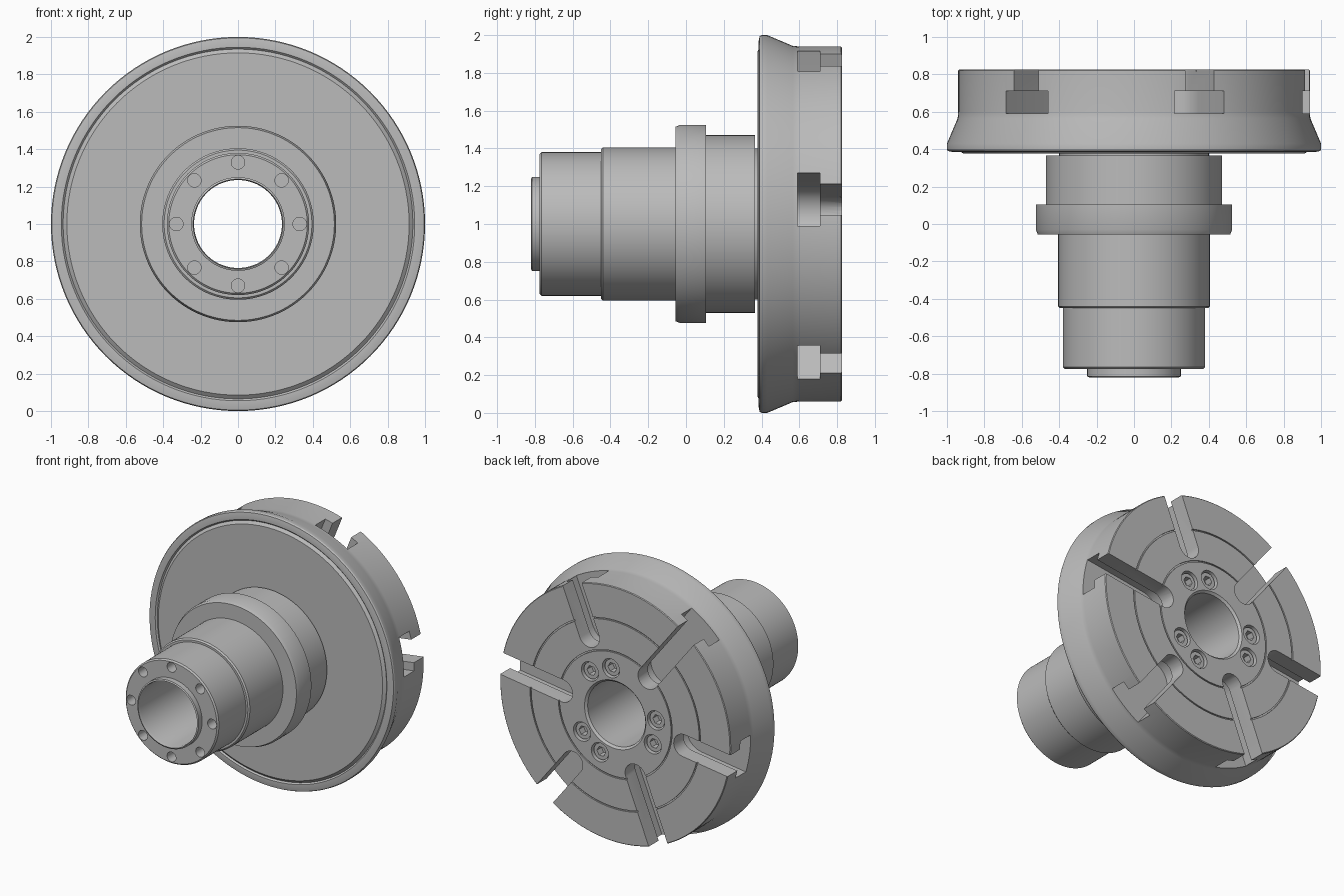
import bpy, bmesh
from math import sin, cos, pi, radians
from mathutils import Matrix, Vector

cube = bpy.data.objects.get("Cube")
if cube:
    bpy.data.objects.remove(cube)

steel = bpy.data.materials.new("steel grey")
steel.use_nodes = True
GREY = (0.5, 0.5, 0.5, 1)
steel.diffuse_color = GREY
steel.node_tree.nodes["Principled BSDF"].inputs["Base Color"].default_value = GREY

CENTRE = Vector((0, 0, 1))
BORE = 0.235


def polar(radius, angle, y):
    return CENTRE + Vector((radius * cos(angle), y, radius * sin(angle)))


def finish(bm, name):
    bmesh.ops.recalc_face_normals(bm, faces=bm.faces)
    mesh = bpy.data.meshes.new(name)
    bm.to_mesh(mesh)
    bm.free()
    mesh.materials.append(steel)
    obj = bpy.data.objects.new(name, mesh)
    bpy.context.collection.objects.link(obj)
    return obj


def activate(obj):
    bpy.ops.object.select_all(action='DESELECT')
    obj.select_set(True)
    bpy.context.view_layer.objects.active = obj


def smooth(obj):
    activate(obj)
    bpy.ops.object.shade_smooth_by_angle(angle=radians(25))


def lathe(name, profile, segments=128):
    """Turn a closed (radius, y) outline about the horizontal axis."""
    bm = bmesh.new()
    rings = [[bm.verts.new(polar(r, 2 * pi * i / segments, y)) for i in range(segments)]
             for r, y in profile]
    for a, b in zip(rings, rings[1:] + rings[:1]):
        for i in range(segments):
            j = (i + 1) % segments
            bm.faces.new((a[i], a[j], b[j], b[i]))
    return finish(bm, name)


def prism(bm, outline, y0, y1):
    """Extrude a list of (x, z) points along y."""
    a = [bm.verts.new((x, y0, z)) for x, z in outline]
    b = [bm.verts.new((x, y1, z)) for x, z in outline]
    bm.faces.new(a)
    bm.faces.new(b[::-1])
    for i in range(len(a)):
        j = (i + 1) % len(a)
        bm.faces.new((a[i], b[i], b[j], a[j]))


def disc(centre, radius, sides):
    return [(centre.x + radius * cos(2 * pi * i / sides),
             centre.z + radius * sin(2 * pi * i / sides)) for i in range(sides)]


def slot_outline(angle, start, width):
    """Round-ended radial slot running out past the rim."""
    h = width / 2
    pts = [(1.2, -h), (1.2, h)]
    pts += [(start - h * sin(pi * k / 12), h * cos(pi * k / 12)) for k in range(13)]
    return [(u * cos(angle) - v * sin(angle), 1 + u * sin(angle) + v * cos(angle))
            for u, v in pts]


def cut(obj, bm):
    cutter = finish(bm, "cutter")
    cutter.hide_render = True
    mod = obj.modifiers.new("cut", 'BOOLEAN')
    mod.operation, mod.solver, mod.object = 'DIFFERENCE', 'EXACT', cutter
    activate(obj)
    bpy.ops.object.modifier_apply(modifier=mod.name)
    bpy.data.objects.remove(cutter)


# Stepped spindle with a collar
spindle = lathe("spindle", [
    (BORE, -0.80), (0.24, -0.82), (0.25, -0.815), (0.25, -0.775),
    (0.37, -0.775), (0.38, -0.765), (0.38, -0.45), (0.395, -0.45), (0.405, -0.44),
    (0.405, -0.055), (0.515, -0.055), (0.525, -0.03), (0.525, 0.105),
    (0.47, 0.105), (0.47, 0.365), (BORE, 0.365)])

# Ring of drilled holes in the spindle nose
bm = bmesh.new()
for k in range(8):
    prism(bm, disc(polar(0.33, k * pi / 4, 0), 0.036, 24), -0.9, -0.68)
cut(spindle, bm)
smooth(spindle)

# Faceplate with flared rim and two scribed rings on the back
def groove(r):
    return [(r + 0.005, 0.825), (r + 0.005, 0.815), (r - 0.005, 0.815), (r - 0.005, 0.825)]

faceplate = lathe("faceplate", [
    (BORE, 0.36), (0.40, 0.36), (0.40, 0.378), (0.915, 0.378), (0.935, 0.395),
    (0.945, 0.385), (0.97, 0.385), (0.995, 0.39), (1.0, 0.40), (1.0, 0.43),
    (0.943, 0.565), (0.94, 0.60), (0.94, 0.82), (0.935, 0.825)]
    + groove(0.69) + groove(0.46) + [(0.25, 0.825), (BORE, 0.81)])

# Six T-slots, alternately long and short
slots = [(radians(8 + 60 * k), 0.565 if k % 2 else 0.435) for k in range(6)]
for width, y0, y1 in ((0.285, 0.59, 0.71), (0.165, 0.65, 0.95)):
    bm = bmesh.new()
    for angle, start in slots:
        prism(bm, slot_outline(angle, start, width), y0, y1)
    cut(faceplate, bm)

# Paired counterbores inside each short slot
bolts = [polar(0.335, angle + side * radians(16), 0)
         for angle, _ in slots[1::2] for side in (-1, 1)]
bm = bmesh.new()
for c in bolts:
    prism(bm, disc(c, 0.07, 32), 0.735, 0.95)
cut(faceplate, bm)
smooth(faceplate)

# Socket-head screws in the counterbores
bm = bmesh.new()
for c in bolts:
    prism(bm, disc(c, 0.06, 32), 0.72, 0.808)
screws = finish(bm, "socket_screws")
bm = bmesh.new()
for c in bolts:
    prism(bm, disc(c, 0.036, 6), 0.755, 0.9)
cut(screws, bm)
smooth(screws)
